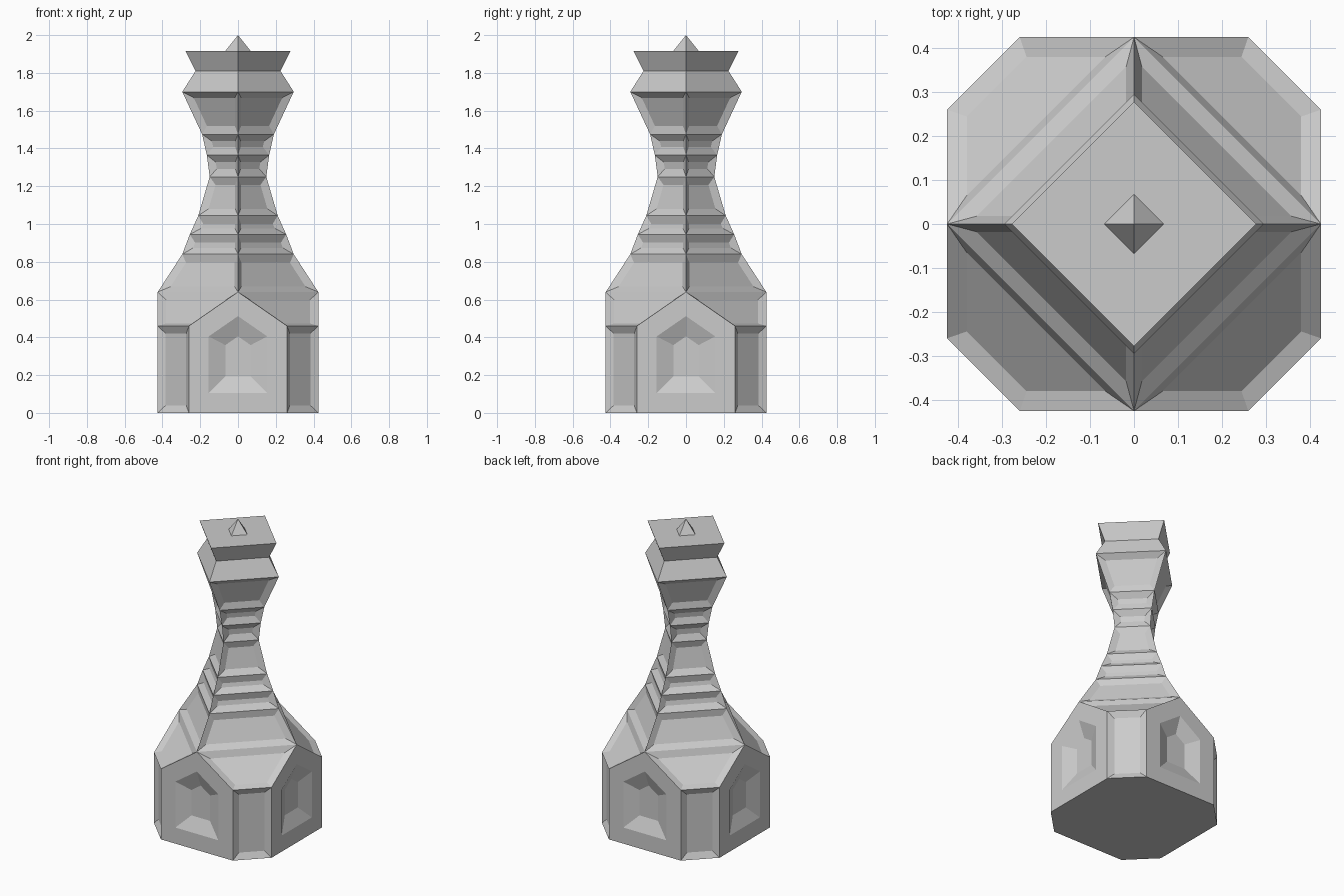
import bpy
import bmesh
from math import cos, sin, pi

cube = bpy.data.objects.get("Cube")
if cube:
    bpy.data.objects.remove(cube, do_unlink=True)

stone = bpy.data.materials.new("grey_stone")
stone.use_nodes = True
GREY = (0.6, 0.6, 0.6, 1)
stone.diffuse_color = GREY
stone.node_tree.nodes["Principled BSDF"].inputs["Base Color"].default_value = GREY

RIM, SINK = 0.04, 0.02      # border width and depth of the sunken panels
R = 0.425                   # half width of the base
H = 0.26                    # half width of a base side
SHOULDER, WAIST = 0.46, 0.64


def finish(bm, name):
    mesh = bpy.data.meshes.new(name)
    bm.to_mesh(mesh)
    bm.free()
    mesh.materials.append(stone)
    obj = bpy.data.objects.new(name, mesh)
    bpy.context.collection.objects.link(obj)
    return obj


def sink(bm, faces, rim, depth):
    bmesh.ops.inset_individual(bm, faces=faces, thickness=rim, depth=-depth,
                               use_even_offset=True)


def diamond(bm, z, r):
    return [bm.verts.new((r * cos(i * pi / 2), r * sin(i * pi / 2), z))
            for i in range(4)]


def diamond_stack(name, levels, panels):
    """Square tower turned by 45 degrees, through (z, radius) levels."""
    bm = bmesh.new()
    rings = [diamond(bm, z, r) for z, r in levels]
    sides = []
    for low, high in zip(rings, rings[1:]):
        for i in range(4):
            j = (i + 1) % 4
            sides.append(bm.faces.new((low[i], low[j], high[j], high[i])))
    bm.faces.new(rings[0][::-1])
    bm.faces.new(rings[-1])
    bmesh.ops.recalc_face_normals(bm, faces=bm.faces[:])
    if panels:
        sink(bm, sides, RIM, SINK)
    return finish(bm, name)


# Base: eight sides, with gabled panels and sloping shoulders
def build_base():
    bm = bmesh.new()

    def octagon(z):
        verts = []
        for i in range(4):
            c, s = round(cos(i * pi / 2)), round(sin(i * pi / 2))
            for t in (-H, H):
                verts.append(bm.verts.new((R * c - t * s, R * s + t * c, z)))
        return verts

    floor, shoulder = octagon(0), octagon(SHOULDER)
    peak = diamond(bm, WAIST, R)
    gables, panels = [], []
    for i in range(4):
        a, b, c = 2 * i, 2 * i + 1, (2 * i + 2) % 8
        gables.append(bm.faces.new((floor[a], floor[b], shoulder[b], peak[i], shoulder[a])))
        panels.append(bm.faces.new((floor[b], floor[c], shoulder[c], shoulder[b])))
        panels.append(bm.faces.new((shoulder[b], shoulder[c], peak[(i + 1) % 4], peak[i])))
    bm.faces.new(floor[::-1])
    bm.faces.new(peak)
    bmesh.ops.recalc_face_normals(bm, faces=bm.faces[:])
    sink(bm, panels, RIM, SINK)
    sink(bm, gables, 0.105, 0)
    sink(bm, gables, 0.088, 0.04)
    return finish(bm, "base")


build_base()

# Tapering body, narrow neck and flared collar
diamond_stack("body", [(WAIST, R), (0.84, 0.295), (0.945, 0.255),
                       (1.045, 0.21), (1.25, 0.15)], True)
diamond_stack("neck", [(1.25, 0.15), (1.365, 0.165), (1.475, 0.19)], True)
diamond_stack("collar", [(1.475, 0.19), (1.7, 0.295)], True)

# Plain crown
diamond_stack("crown", [(1.7, 0.295), (1.81, 0.225), (1.915, 0.278)], False)

# Pointed finial
bm = bmesh.new()
ring = diamond(bm, 1.915, 0.068)
tip = bm.verts.new((0, 0, 2))
for i in range(4):
    bm.faces.new((ring[i], ring[(i + 1) % 4], tip))
bm.faces.new(ring[::-1])
finish(bm, "finial")
